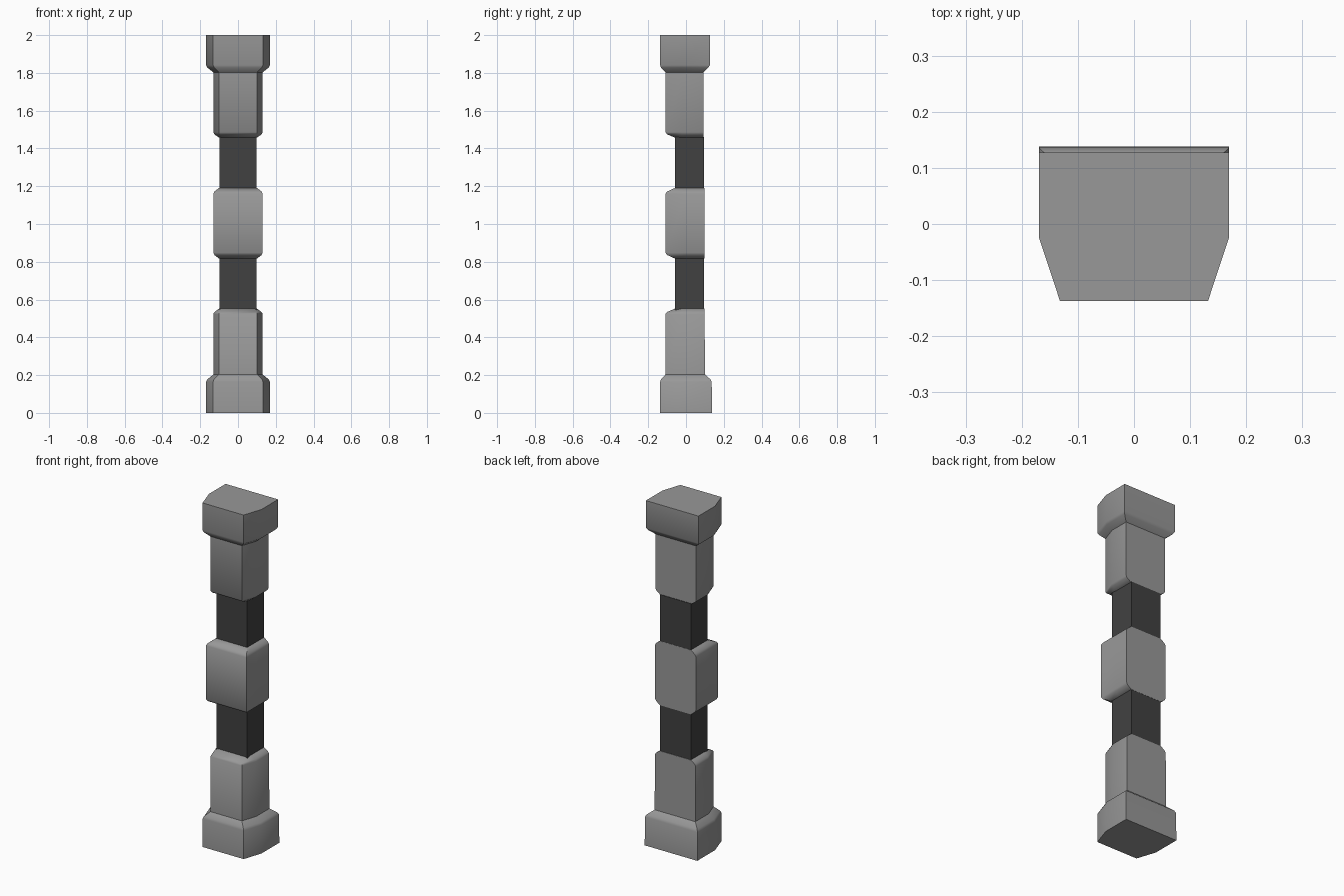
import bpy, bmesh
from math import radians

if "Cube" in bpy.data.objects:
    bpy.data.objects.remove(bpy.data.objects["Cube"])


def material(name, v):
    m = bpy.data.materials.new(name)
    m.diffuse_color = (v, v, v, 1)
    m.use_nodes = True
    m.node_tree.nodes["Principled BSDF"].inputs["Base Color"].default_value = m.diffuse_color
    return m


dark = material("dark_grey", 0.053)
grey = material("mid_grey", 0.315)


def loft(name, rings, mat):
    """Rings: (z, half width, front half width, front y, shoulder y, back y)."""
    bm = bmesh.new()
    loops = []
    for z, w, wf, yf, ys, yb in rings:
        pts = [(-wf, yf), (wf, yf), (w, ys), (w, yb), (-w, yb), (-w, ys)]
        loops.append([bm.verts.new((x, y, z)) for x, y in pts])
    for a, b in zip(loops, loops[1:]):
        for i in range(6):
            j = (i + 1) % 6
            bm.faces.new((a[i], a[j], b[j], b[i]))
    bm.faces.new(loops[0][::-1])
    bm.faces.new(loops[-1])
    bmesh.ops.recalc_face_normals(bm, faces=bm.faces)
    me = bpy.data.meshes.new(name)
    bm.to_mesh(me)
    bm.free()
    ob = bpy.data.objects.new(name, me)
    bpy.context.collection.objects.link(ob)
    me.materials.append(mat)
    bpy.ops.object.select_all(action='DESELECT')
    bpy.context.view_layer.objects.active = ob
    ob.select_set(True)
    bpy.ops.object.shade_smooth_by_angle(angle=radians(40))
    return ob


# Foot and lower shaft, chamfered at the front corners
loft("lower_pillar", [
    (0.00, .169, .132, -.137, -.025, .138),
    (0.165, .169, .132, -.137, -.025, .136),
    (0.178, .162, .126, -.132, -.024, .129),
    (0.203, .131, .101, -.109, -.02, .101),
    (0.523, .131, .101, -.109, -.02, .098),
    (0.534, .125, .098, -.100, -.02, .098),
    (0.552, .100, .090, -.058, -.02, .098)], grey)

# Upper shaft and head
loft("upper_pillar", [
    (1.457, .100, .090, -.058, -.02, .093),
    (1.475, .125, .098, -.100, -.02, .093),
    (1.486, .131, .101, -.109, -.02, .093),
    (1.803, .131, .101, -.109, -.02, .093),
    (1.828, .162, .126, -.132, -.024, .118),
    (1.841, .169, .132, -.137, -.025, .127),
    (2.00, .169, .132, -.137, -.025, .127)], grey)

# Square middle block, tapered at the front and sides
loft("middle_block", [(z, w, w, yf, 0, .097) for z, w, yf in [
    (0.817, .100, -.058), (0.836, .125, -.100), (0.848, .131, -.109),
    (1.160, .131, -.109), (1.172, .125, -.100), (1.191, .100, -.058)]], grey)

# Dark inner core
loft("core", [(z, .099, .099, -.057, 0, .096) for z in (0.5, 1.46)], dark)
